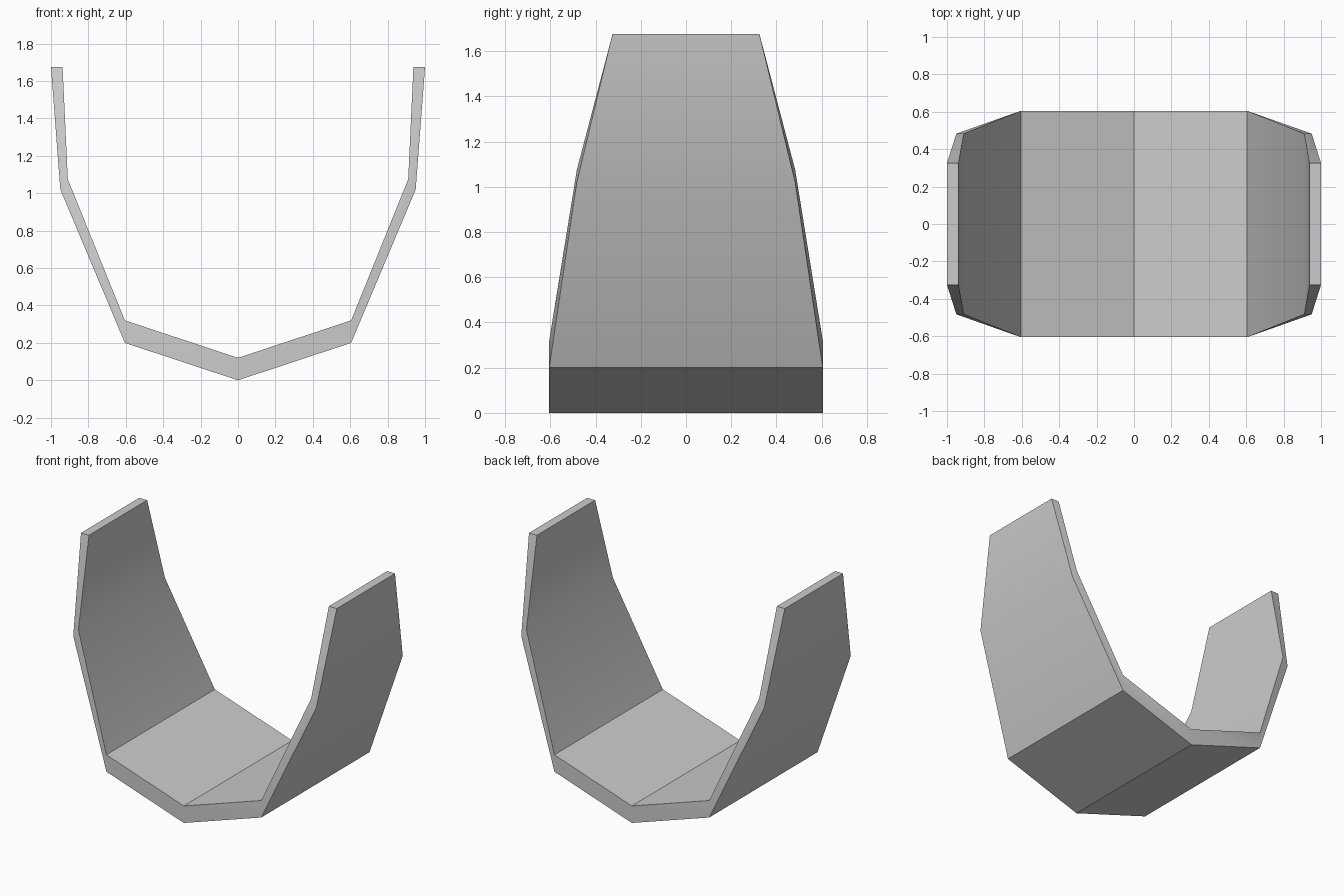
import bpy
import bmesh

if "Cube" in bpy.data.objects:
    bpy.data.objects.remove(bpy.data.objects["Cube"])

# Cross-sections of the right half: outer x, outer z, inner x, inner z, half depth
half = [
    (0.0, 0.0, 0.0, 0.12, 0.605),
    (0.605, 0.20, 0.605, 0.32, 0.605),
    (0.95, 1.02, 0.91, 1.075, 0.483),
    (1.0, 1.675, 0.938, 1.675, 0.325),
]
# Mirror to get the full strip from left tip to right tip
stations = [(-ox, oz, -ix, iz, d) for ox, oz, ix, iz, d in reversed(half[1:])] + half

bm = bmesh.new()
rings = []
for ox, oz, ix, iz, d in stations:
    rings.append([bm.verts.new(p) for p in
                  ((ox, -d, oz), (ox, d, oz), (ix, d, iz), (ix, -d, iz))])

# Skin neighbouring sections, then close both tips
for a, b in zip(rings, rings[1:]):
    for i in range(4):
        j = (i + 1) % 4
        bm.faces.new((a[i], a[j], b[j], b[i]))
bm.faces.new(rings[0])
bm.faces.new(rings[-1])
bmesh.ops.recalc_face_normals(bm, faces=bm.faces)

mesh = bpy.data.meshes.new("curved_cradle")
bm.to_mesh(mesh)
bm.free()
cradle = bpy.data.objects.new("curved_cradle", mesh)
bpy.context.collection.objects.link(cradle)

# Smooth the gentle bends, keep the hard edges crisp
bpy.context.view_layer.objects.active = cradle
cradle.select_set(True)
bpy.ops.object.shade_smooth_by_angle(angle=0.5236)
